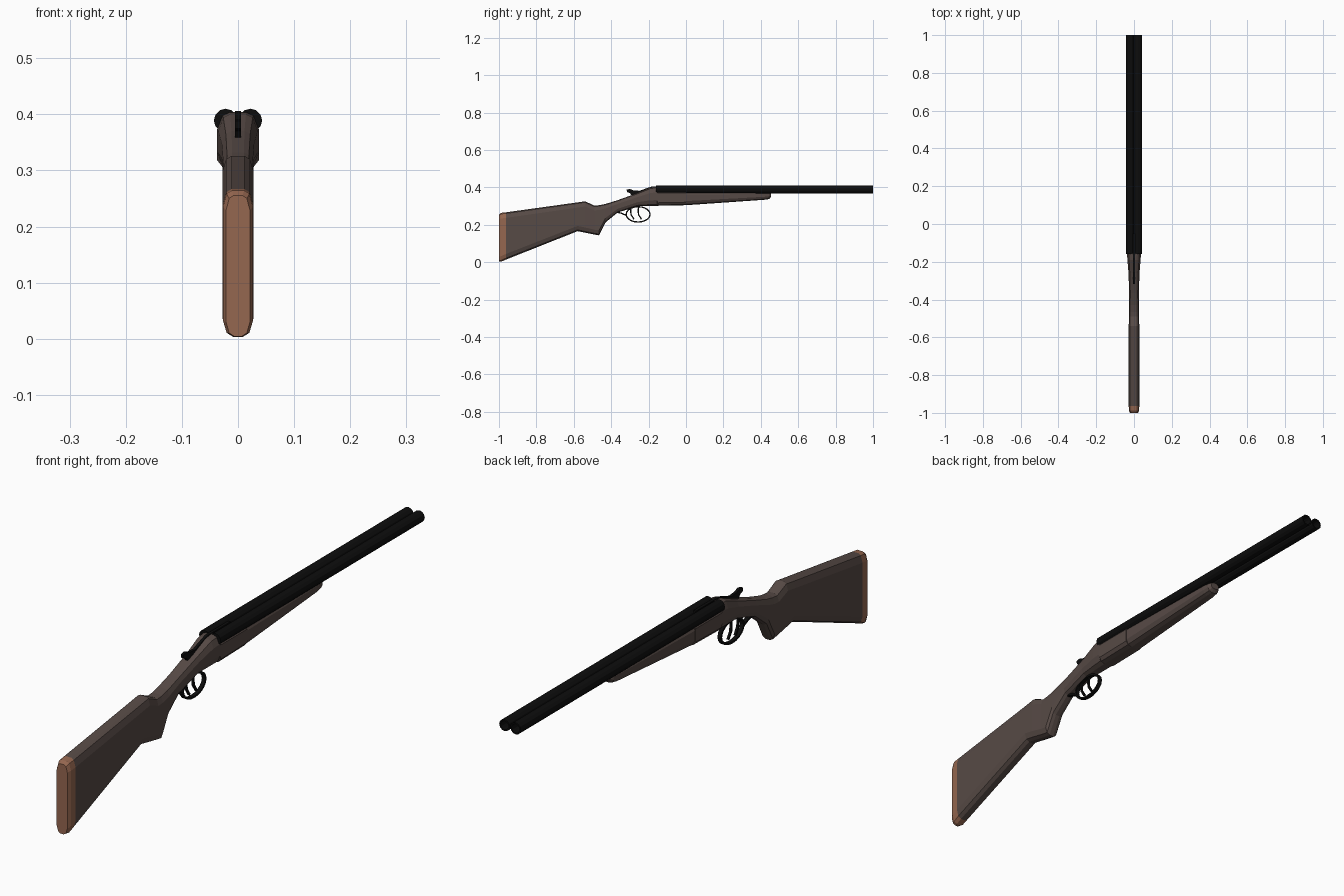
import bpy, bmesh, math
from mathutils import Vector

if "Cube" in bpy.data.objects:
    bpy.data.objects.remove(bpy.data.objects["Cube"])


def material(name, rgb):
    m = bpy.data.materials.new(name)
    m.use_nodes = True
    m.diffuse_color = (*rgb, 1)
    m.node_tree.nodes["Principled BSDF"].inputs["Base Color"].default_value = (*rgb, 1)
    return m


WOOD = material("dark walnut", (0.095, 0.069, 0.061))
PAD = material("red brown rubber", (0.30, 0.135, 0.08))
STEEL = material("black steel", (0.004, 0.004, 0.004))


def finish(name, bm, mat):
    bmesh.ops.recalc_face_normals(bm, faces=bm.faces)
    me = bpy.data.meshes.new(name)
    bm.to_mesh(me)
    bm.free()
    ob = bpy.data.objects.new(name, me)
    bpy.context.collection.objects.link(ob)
    me.materials.append(mat)
    return ob


def loft(name, stations, mat):
    """Skin chamfered cross-sections given as (y, bottom, top, half width, chamfer)."""
    bm = bmesh.new()
    rings = []
    for y, b, t, w, c in stations:
        half = [(0.3 * w, b), (0.75 * w, b + 0.25 * c), (w, b + c),
                (w, t - c), (0.75 * w, t - 0.2 * c), (0.4 * w, t)]
        pts = half + [(-x, z) for x, z in reversed(half)]
        rings.append([bm.verts.new((x, y, z)) for x, z in pts])
    for r, s in zip(rings, rings[1:]):
        for i in range(len(r)):
            j = (i + 1) % len(r)
            bm.faces.new((r[i], r[j], s[j], s[i]))
    bm.faces.new(rings[0])
    bm.faces.new(rings[-1])
    return finish(name, bm, mat)


def plate(name, outline, half, mat):
    """Extrude a (y, z) outline across x."""
    bm = bmesh.new()
    f = bm.faces.new([bm.verts.new((-half, y, z)) for y, z in outline])
    new = bmesh.ops.extrude_face_region(bm, geom=[f])["geom"]
    bmesh.ops.translate(bm, vec=(2 * half, 0, 0),
                        verts=[v for v in new if isinstance(v, bmesh.types.BMVert)])
    return finish(name, bm, mat)


def strap(name, path, half, thick, mat, closed=False):
    """Flat band that follows a (y, z) path."""
    bm = bmesh.new()
    n, rings = len(path), []
    for i, (y, z) in enumerate(path):
        p = path[(i - 1) % n] if closed or i else path[0]
        q = path[(i + 1) % n] if closed or i < n - 1 else path[-1]
        d = Vector((q[0] - p[0], q[1] - p[1])).normalized() * thick
        rings.append([bm.verts.new((x * half, y - s * d.y, z + s * d.x))
                      for x, s in ((-1, -1), (1, -1), (1, 1), (-1, 1))])
    for i in range(n if closed else n - 1):
        r, s = rings[i], rings[(i + 1) % n]
        for k in range(4):
            m = (k + 1) % 4
            bm.faces.new((r[k], r[m], s[m], s[k]))
    if not closed:
        bm.faces.new(rings[0])
        bm.faces.new(rings[-1])
    return finish(name, bm, mat)


# Butt pad
loft("butt_pad", [(-1.0, 0.004, 0.255, 0.021, 0.025),
                  (-0.988, 0.003, 0.264, 0.027, 0.03),
                  (-0.963, 0.014, 0.267, 0.028, 0.03)], PAD)

# Butt stock, grip and receiver in one skin
loft("stock", [(-0.963, 0.014, 0.267, 0.028, 0.03),
               (-0.58, 0.166, 0.320, 0.028, 0.028),
               (-0.54, 0.158, 0.326, 0.028, 0.028),
               (-0.49, 0.148, 0.303, 0.027, 0.026),
               (-0.465, 0.144, 0.305, 0.027, 0.026),
               (-0.43, 0.213, 0.312, 0.027, 0.024),
               (-0.365, 0.266, 0.332, 0.026, 0.02),
               (-0.26, 0.299, 0.370, 0.029, 0.022),
               (-0.19, 0.301, 0.400, 0.035, 0.03),
               (-0.155, 0.302, 0.404, 0.037, 0.03),
               (-0.15, 0.302, 0.385, 0.037, 0.016),
               (0.0, 0.305, 0.385, 0.037, 0.016)], WOOD)

# Fore-end under the barrels
loft("fore_end", [(0.0, 0.305, 0.385, 0.036, 0.022),
                  (0.42, 0.334, 0.380, 0.027, 0.016),
                  (0.445, 0.338, 0.378, 0.024, 0.014),
                  (0.455, 0.350, 0.374, 0.017, 0.008)], WOOD)

# Twin barrels with open bores
for side, x in (("left", 0.022), ("right", -0.022)):
    bm = bmesh.new()
    rings = []
    for r, y in ((0.021, -0.16), (0.021, 1.0), (0.016, 1.0), (0.016, 0.9)):
        rings.append([bm.verts.new((x + r * math.cos(a), y, 0.389 + r * math.sin(a)))
                      for a in [math.tau * k / 12 for k in range(12)]])
    for r, s in zip(rings, rings[1:]):
        for i in range(12):
            j = (i + 1) % 12
            bm.faces.new((r[i], r[j], s[j], s[i]))
    bm.faces.new(rings[0])
    bm.faces.new(rings[-1])
    finish(side + "_barrel", bm, STEEL)

# Opening lever on the tang
plate("top_lever", [(-0.318, 0.388), (-0.30, 0.392), (-0.28, 0.384), (-0.25, 0.382),
                    (-0.18, 0.406), (-0.05, 0.406), (-0.05, 0.38), (-0.18, 0.38),
                    (-0.25, 0.36), (-0.29, 0.355), (-0.30, 0.37), (-0.315, 0.375)],
      0.005, STEEL)

# Trigger guard bow and its tail
bow = [(-0.256 + 0.064 * math.cos(a), 0.256 + 0.041 * math.sin(a))
       for a in [math.tau * k / 20 for k in range(20)]]
strap("trigger_guard", bow, 0.007, 0.0035, STEEL, closed=True)
strap("guard_tail", [(-0.37, 0.268), (-0.345, 0.262), (-0.318, 0.25)], 0.007, 0.0035, STEEL)

# Two curved triggers
for name, y in (("rear_trigger", -0.29), ("front_trigger", -0.25)):
    strap(name, [(y, 0.305), (y - 0.006, 0.28), (y - 0.004, 0.255), (y + 0.012, 0.23)],
          0.004, 0.0035, STEEL)
